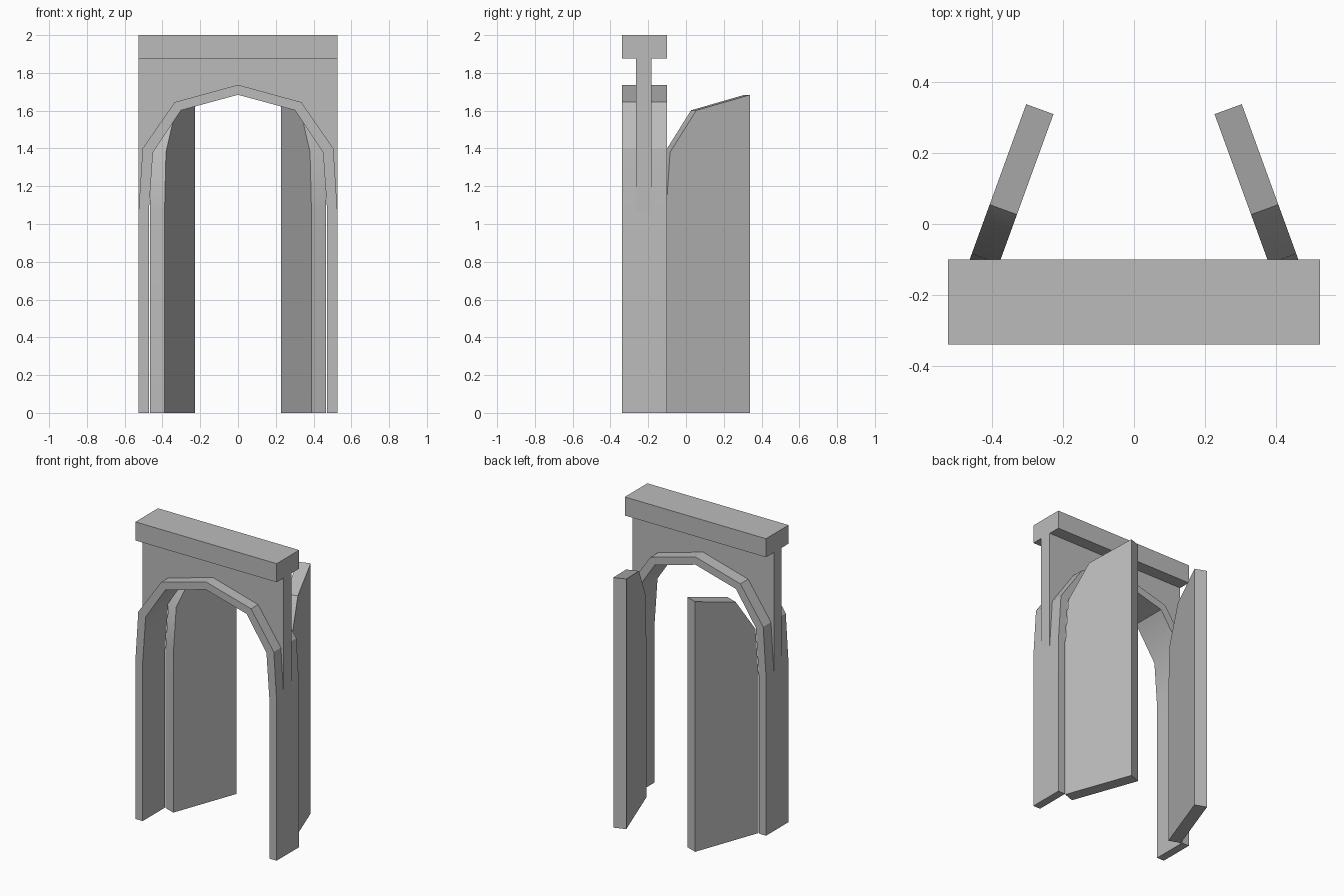
import bpy, bmesh, math
from mathutils import Matrix

cube = bpy.data.objects.get("Cube")
if cube:
    bpy.data.objects.remove(cube, do_unlink=True)

GREY = (0.5, 0.5, 0.5, 1)
stone = bpy.data.materials.new("grey stone")
stone.use_nodes = True
stone.diffuse_color = GREY
stone.node_tree.nodes["Principled BSDF"].inputs["Base Color"].default_value = GREY


def extrude_profile(name, profile, y0, y1, transform=Matrix()):
    """Extrude an x-z outline from y0 to y1 and place it."""
    bm = bmesh.new()
    face = bm.faces.new([bm.verts.new((x, y0, z)) for x, z in profile])
    swept = bmesh.ops.extrude_face_region(bm, geom=[face])["geom"]
    moved = [v for v in swept if isinstance(v, bmesh.types.BMVert)]
    bmesh.ops.translate(bm, verts=moved, vec=(0, y1 - y0, 0))
    bm.transform(transform)
    bmesh.ops.recalc_face_normals(bm, faces=bm.faces)
    mesh = bpy.data.meshes.new(name)
    bm.to_mesh(mesh)
    bm.free()
    mesh.materials.append(stone)
    obj = bpy.data.objects.new(name, mesh)
    bpy.context.collection.objects.link(obj)
    bpy.ops.object.select_all(action="DESELECT")
    obj.select_set(True)
    bpy.context.view_layer.objects.active = obj
    bpy.ops.object.shade_smooth_by_angle(angle=math.radians(30))
    return obj


def mirrored(half):
    """Complete a half arch that ends on the centre line."""
    return half + [(-x, z) for x, z in reversed(half[:-1])]


HALF_WIDTH, FRONT, BACK = 0.526, -0.34, -0.10
outer = [(HALF_WIDTH, 0), (HALF_WIDTH, 1.07), (0.505, 1.4), (0.335, 1.645), (0, 1.737)]
inner = [(0.472, 0), (0.472, 1.07), (0.45, 1.38), (0.302, 1.602), (0, 1.684)]

# Faceted arch frame
extrude_profile("arch_frame", mirrored(outer) + mirrored(inner)[::-1], FRONT, BACK)

# Thin wall filling the space above the arch
wall = mirrored(outer[1:]) + [(-HALF_WIDTH, 1.88), (HALF_WIDTH, 1.88)]
extrude_profile("upper_wall", wall, -0.265, -0.183)

# Beam across the top
beam = [(-HALF_WIDTH, 1.875), (HALF_WIDTH, 1.875), (HALF_WIDTH, 2), (-HALF_WIDTH, 2)]
extrude_profile("top_beam", beam, FRONT, BACK)

# Two door leaves standing open, hinged at the back of the frame
HINGE_X, HINGE_Y, THICKNESS = 0.466, -0.105, 0.082
leaf = [(x - inner[0][0], z) for x, z in inner] + [(-inner[0][0], 0)]
for side, name in ((1, "left_door"), (-1, "right_door")):
    place = (Matrix.Translation((side * HINGE_X, HINGE_Y, 0))
             @ Matrix.Rotation(side * math.radians(-70), 4, "Z"))
    extrude_profile(name, [(side * x, z) for x, z in leaf], -THICKNESS, 0, place)
